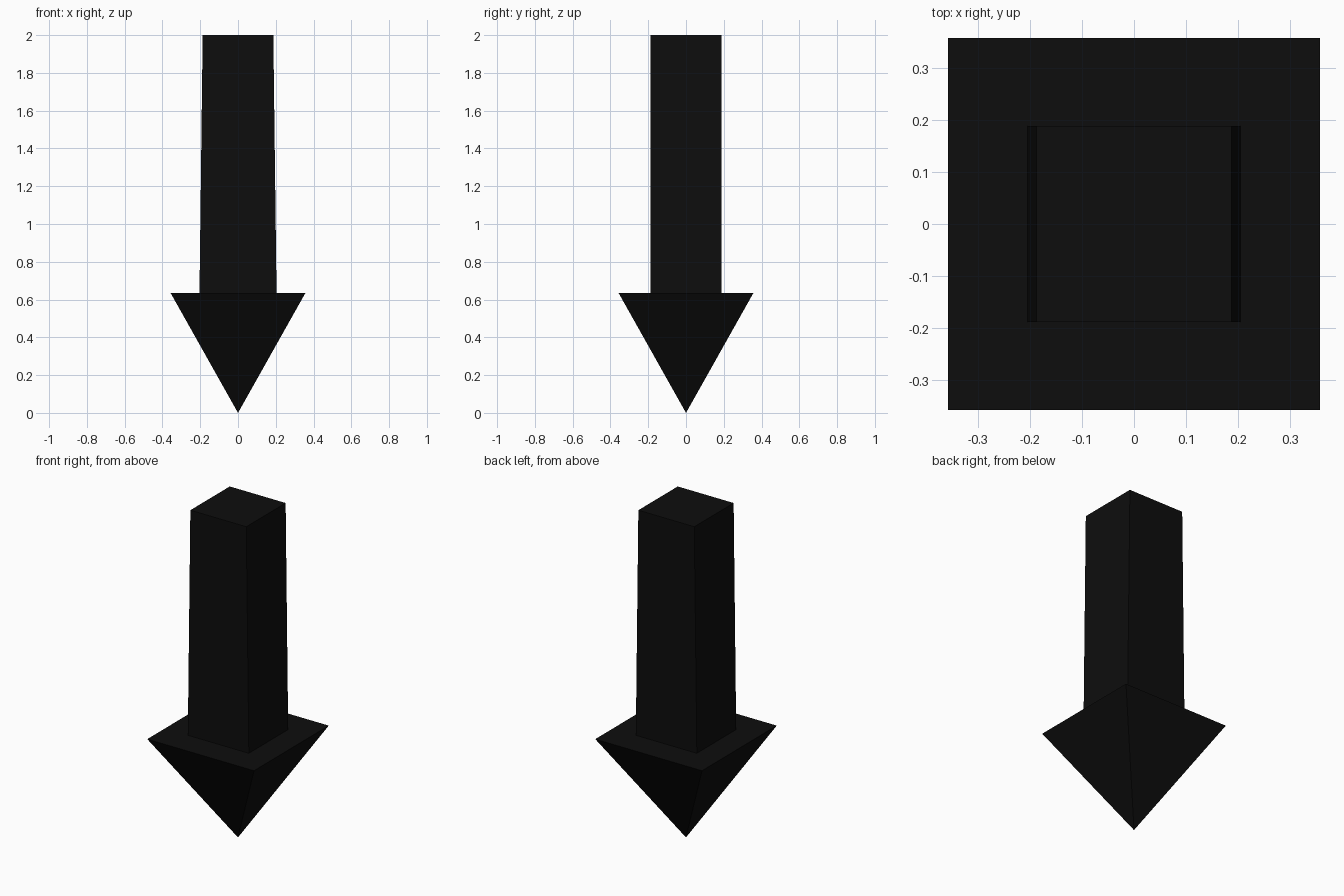
import bpy, bmesh

if "Cube" in bpy.data.objects:
    bpy.data.objects.remove(bpy.data.objects["Cube"])

black = bpy.data.materials.new("black")
black.diffuse_color = (0.004, 0.004, 0.004, 1)
black.use_nodes = True
black.node_tree.nodes["Principled BSDF"].inputs["Base Color"].default_value = black.diffuse_color

HEAD_Z, TOP_Z = 0.635, 2.0


def ring(bm, hx, hy, z):
    """Rectangular ring of four vertices, counter-clockwise from above."""
    return [bm.verts.new((sx * hx, sy * hy, z))
            for sx, sy in ((-1, -1), (1, -1), (1, 1), (-1, 1))]


def bridge(bm, low, high):
    for i in range(4):
        j = (i + 1) % 4
        bm.faces.new((low[i], low[j], high[j], high[i]))


bm = bmesh.new()

# Pointed head: four-sided pyramid with its tip on the ground
tip = bm.verts.new((0, 0, 0))
rim = ring(bm, 0.357, 0.357, HEAD_Z)
for i in range(4):
    bm.faces.new((tip, rim[(i + 1) % 4], rim[i]))

# Flat shoulder, then the shaft, tapering slightly in x only
base = ring(bm, 0.204, 0.188, HEAD_Z)
top = ring(bm, 0.187, 0.188, TOP_Z)
bridge(bm, rim, base)
bridge(bm, base, top)
bm.faces.new(top)

bmesh.ops.recalc_face_normals(bm, faces=bm.faces)
mesh = bpy.data.meshes.new("down_arrow")
bm.to_mesh(mesh)
bm.free()
mesh.materials.append(black)
bpy.context.collection.objects.link(bpy.data.objects.new("down_arrow", mesh))
